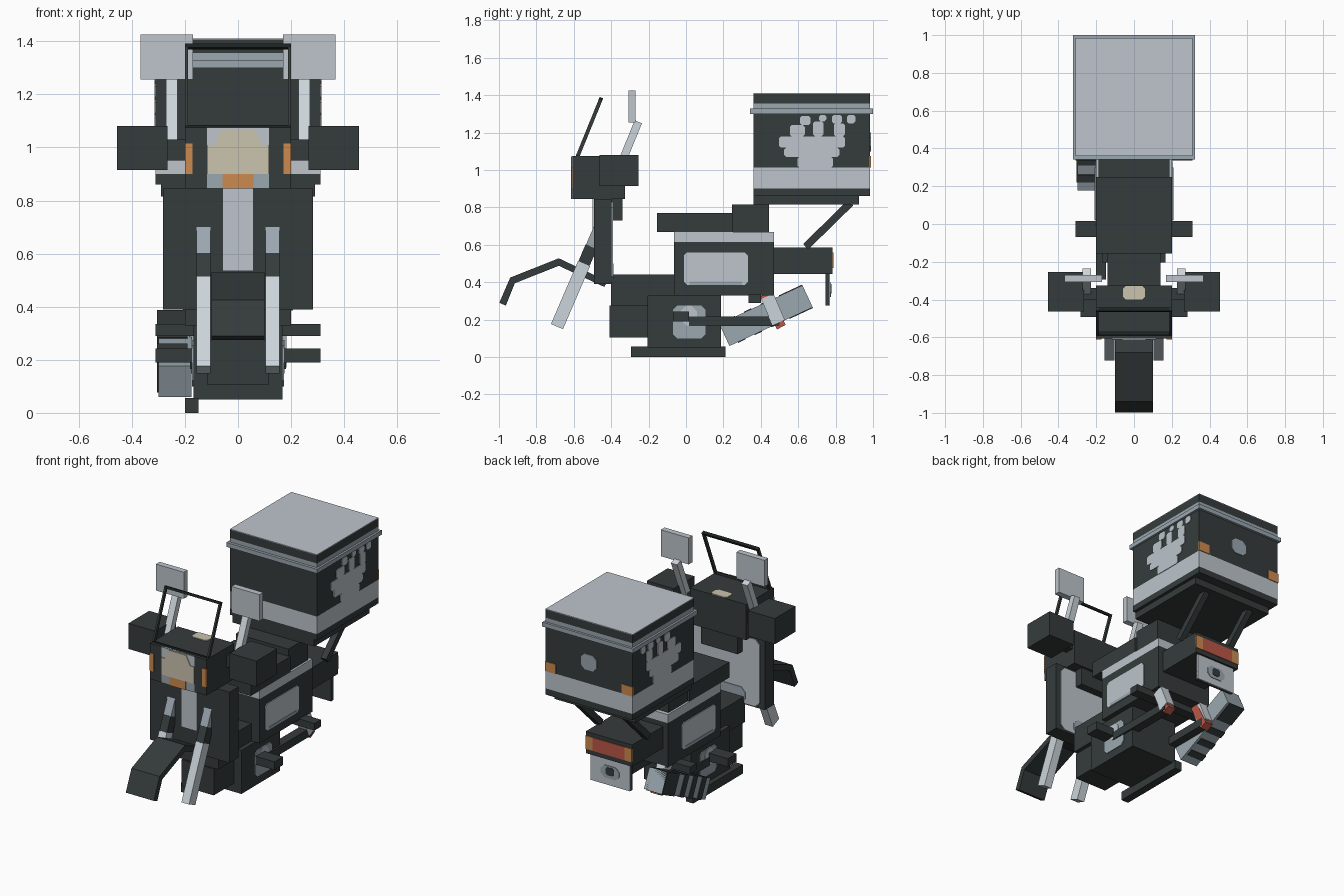
import bpy, bmesh
from mathutils import Vector

if "Cube" in bpy.data.objects:
    bpy.data.objects.remove(bpy.data.objects["Cube"])


def srgb(h):
    out = []
    for i in (0, 2, 4):
        c = int(h[i:i + 2], 16) / 255
        out.append(c / 12.92 if c <= 0.04045 else ((c + 0.055) / 1.055) ** 2.4)
    return (*out, 1)


MATS = {}
for name, h in dict(charcoal="353b3b", pale_grey="bdc5cc", blue_grey="9ba7b0", silver="ccd5db",
                    cream="cbc3af", orange="cc8a4e", red="bb5746", black="1c2020").items():
    MATS[name] = bpy.data.materials.new(name)
    MATS[name].diffuse_color = srgb(h)


def prism(name, axis, pts, lo, hi, mat):
    """Extrude a 2D outline along an axis: x uses (y,z), y uses (x,z), z uses (x,y)."""
    def place(a, b, d):
        return {'x': (d, a, b), 'y': (a, d, b), 'z': (a, b, d)}[axis]
    bm = bmesh.new()
    f = bm.faces.new([bm.verts.new(place(a, b, lo)) for a, b in pts])
    ext = bmesh.ops.extrude_face_region(bm, geom=[f])
    step = Vector(place(0, 0, hi - lo))
    bmesh.ops.translate(bm, vec=step, verts=[v for v in ext['geom'] if isinstance(v, bmesh.types.BMVert)])
    bmesh.ops.recalc_face_normals(bm, faces=bm.faces)
    me = bpy.data.meshes.new(name)
    bm.to_mesh(me)
    bm.free()
    me.materials.append(MATS[mat])
    ob = bpy.data.objects.new(name, me)
    bpy.context.collection.objects.link(ob)
    return ob


def rect(a0, a1, b0, b1, c=0):
    """Rectangle outline with optional cut corners."""
    if not c:
        return [(a0, b0), (a1, b0), (a1, b1), (a0, b1)]
    return [(a0 + c, b0), (a1 - c, b0), (a1, b0 + c), (a1, b1 - c),
            (a1 - c, b1), (a0 + c, b1), (a0, b1 - c), (a0, b0 + c)]


def box(name, x0, x1, y0, y1, z0, z1, mat="charcoal"):
    return prism(name, 'x', rect(y0, y1, z0, z1), x0, x1, mat)


def bar(name, p, q, thick, x0, x1, mat="charcoal"):
    """Slanted bar between two (y,z) points."""
    p, q = Vector(p), Vector(q)
    d = (q - p).normalized() * thick / 2
    n = Vector((-d.y, d.x))
    return prism(name, 'x', [p + n, p - n, q - n, q + n], x0, x1, mat)


def pair(fn, name, *args, x0, x1, **kw):
    """Build a part on both sides."""
    for s, side in ((1, "right"), (-1, "left")):
        fn(f"{name}_{side}", *args, x0=min(s * x0, s * x1), x1=max(s * x0, s * x1), **kw)


def side_plate(name, pts, x, mat, t=0.005):
    for s, side in ((1, "right"), (-1, "left")):
        lo, hi = sorted((s * (x - 0.002), s * (x + t)))
        prism(f"{name}_{side}", 'x', pts, lo, hi, mat)


# delivery box: stacked layers
for name, w, y0, y1, z0, z1, mat in (
        ("box_base", .29, .36, .925, .815, .86, "charcoal"),
        ("box_floor", .31, .36, .985, .86, .90, "charcoal"),
        ("box_band", .31, .36, .985, .90, 1.013, "pale_grey"),
        ("box_wall", .31, .36, .985, 1.013, 1.30, "charcoal"),
        ("box_rim", .323, .342, 1.0, 1.30, 1.328, "blue_grey"),
        ("box_lid_edge", .31, .36, .985, 1.328, 1.355, "blue_grey"),
        ("box_lid", .31, .36, .985, 1.355, 1.407, "charcoal"),
        ("box_top", .31, .36, .985, 1.407, 1.411, "pale_grey")):
    box(name, -w, w, y0, y1, z0, z1, mat)

# pale splash on the box sides
for i, (a0, a1, b0, b1) in enumerate((
        (.497, .85, 1.12, 1.18), (.525, .82, 1.07, 1.12), (.555, .635, 1.18, 1.24),
        (.68, .735, 1.18, 1.26), (.79, .85, 1.18, 1.25), (.595, .785, 1.013, 1.07),
        (.61, .665, 1.24, 1.29), (.71, .75, 1.26, 1.295), (.78, .835, 1.25, 1.295),
        (.86, .905, 1.25, 1.295))):
    side_plate(f"box_splash_{i}", rect(a0, a1, b0, b1, .01), .31, "pale_grey", .004)

# box rear latch and corner reflectors
prism("box_latch", 'y', rect(-.055, .055, 1.10, 1.20, .025), .98, .99, "blue_grey")
pair(box, "box_reflector", x0=.235, x1=.312, y0=.98, y1=.99, z0=1.013, z1=1.075, mat="orange")
pair(bar, "box_strut", (.64, .59), (.88, .825), .04, x0=.15, x1=.19)

# seat and body
box("seat", -.2, .2, -.155, .25, .67, .77)
box("rear_seat", -.187, .187, .245, .445, .67, .815)
box("body", -.2, .2, -.065, .47, .33, .615)
box("body_stripe", -.2, .2, -.065, .47, .615, .67, "pale_grey")
side_plate("body_panel", rect(-.012, .332, .385, .56, .018), .2, "pale_grey")
side_plate("body_panel_shade", rect(.02, .30, .385, .405), .203, "blue_grey")

# tail, lights and number plate
box("tail", -.165, .165, .47, .783, .445, .585)
box("tail_light", -.115, .115, .778, .788, .475, .56, "red")
pair(box, "tail_signal", x0=.115, x1=.165, y0=.778, y1=.788, z0=.475, z1=.56, mat="orange")
box("number_plate", -.14, .14, .745, .765, .275, .445)
box("number_plate_face", -.14, .14, .763, .77, .275, .445, "pale_grey")
prism("plate_mark", 'y', rect(-.065, .065, .32, .40, .025), .768, .774, "blue_grey")
prism("plate_bolt", 'y', rect(-.03, .03, .34, .39, .012), .772, .777, "charcoal")

# engine, floor and pegs
box("engine", -.168, .168, -.205, .187, .05, .33)
side_plate("engine_panel", rect(-.07, .105, .10, .275, .022), .168, "blue_grey")
side_plate("engine_panel_light", rect(-.03, .06, .17, .275, .03), .171, "pale_grey")
box("engine_front", -.115, .115, -.41, -.205, .105, .275)
box("floor_box", -.14, .14, -.40, -.065, .275, .442)
box("front_peg", -.31, .31, -.07, .017, .19, .243)
box("rear_peg", -.31, .31, .335, .40, .29, .335)
box("side_stand", -.2, -.148, -.295, .212, 0, .057)

# swing arms and rear shocks
pair(box, "swing_arm", x0=.12, x1=.18, y0=.015, y1=.5, z0=.165, z1=.217)
pair(bar, "shock_cap", (.42, .335), (.51, .16), .052, x0=.12, x1=.175, mat="red")
pair(bar, "shock", (.435, .325), (.495, .185), .072, x0=.122, x1=.182, mat="silver")

# exhaust with dark wrap bands
e0, e1 = Vector((.205, .118)), Vector((.65, .325))
bar("exhaust", e0, e1, .13, -.30, -.175, "blue_grey")
for i, (a, b) in enumerate(((.10, .19), (.30, .39), (.50, .59), (.72, 1.0))):
    bar(f"exhaust_band_{i}", e0.lerp(e1, a), e0.lerp(e1, b), .138, -.305, -.19)

# leg shield
box("leg_shield", -.283, .283, -.492, -.397, .39, .845)
box("shield_column", -.058, .058, -.499, -.49, .535, .845, "pale_grey")
prism("shield_inner", 'y', rect(-.25, .25, .40, .83, .03), -.40, -.391, "pale_grey")
prism("shield_inner_shade", 'y', rect(-.15, .15, .40, .50, .03), -.393, -.387, "blue_grey")
box("steering_cover", -.13, .13, -.40, -.34, .73, .85)

# head unit with lamp
box("head", -.2, .2, -.607, -.325, .845, 1.075)
box("lamp_surround", -.117, .117, -.611, -.60, .90, 1.075, "pale_grey")
box("lamp_base", -.117, .117, -.611, -.60, .845, .90, "blue_grey")
prism("lamp", 'y', [(-.117, .90), (.117, .90), (.117, 1.01), (.09, 1.01), (.06, 1.07),
                    (-.06, 1.07), (-.09, 1.01), (-.117, 1.01)], -.615, -.605, "cream")
box("lamp_signal", -.058, .058, -.615, -.605, .845, .90, "orange")
pair(box, "front_signal", x0=.172, x1=.2, y0=-.612, y1=-.60, z0=.90, z1=1.015, mat="orange")
prism("gauge", 'z', rect(-.058, .058, -.40, -.327, .015), 1.07, 1.08, "cream")

# handlebar guards, mirrors and windscreen frame
box("handlebar", -.28, .28, -.40, -.34, .95, 1.03)
pair(box, "hand_guard", x0=.265, x1=.455, y0=-.463, y1=-.253, z0=.915, z1=1.08)
pair(bar, "mirror_stem", (-.36, 1.0), (-.255, 1.258), .042, x0=.228, x1=.272, mat="silver")
pair(box, "mirror", x0=.17, x1=.368, y0=-.308, y1=-.27, z0=1.255, z1=1.425, mat="pale_grey")
w0, w1 = (-.58, 1.072), (-.452, 1.387)
pair(bar, "windscreen_post", w0, w1, .02, x0=.188, x1=.2)
bar("windscreen_top", (-.458, 1.373), w1, .02, -.2, .2, "black")
bar("windscreen_bottom", w0, (-.577, 1.08), .02, -.2, .2, "black")

# front fork
for name, p, q, t, mat in (("fork_leg", (-.69, .163), (-.545, .50), .07, "silver"),
                           ("fork_joint", (-.545, .50), (-.507, .59), .065, "charcoal"),
                           ("fork_tube", (-.507, .59), (-.455, .71), .06, "blue_grey")):
    pair(bar, name, p, q, t, x0=.103, x1=.157, mat=mat)

# front fender
prism("front_fender", 'x', [(-.998, .29), (-.94, .425), (-.68, .528), (-.42, .405), (-.437, .375),
                            (-.68, .488), (-.915, .395), (-.963, .275)], -.1, .1, "charcoal")

for m in bpy.data.materials:
    if m.users and not m.is_grease_pencil:
        m.use_nodes = True
        m.node_tree.nodes["Principled BSDF"].inputs["Base Color"].default_value = m.diffuse_color
